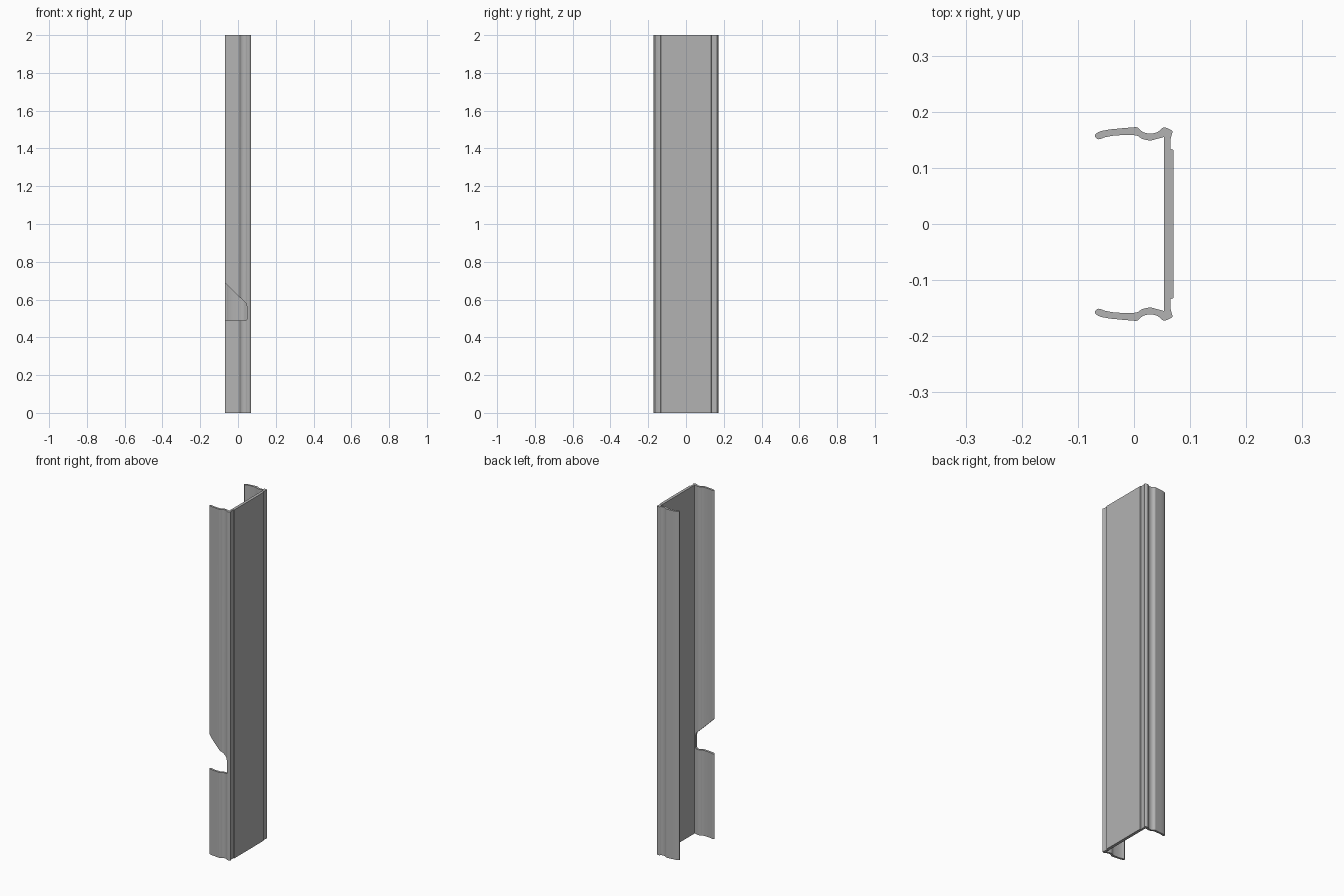
import bpy
import bmesh
import math
from mathutils import Vector

HEIGHT = 2.0
cube = bpy.data.objects.get("Cube")
if cube:
    bpy.data.objects.remove(cube, do_unlink=True)

steel = bpy.data.materials.new("grey metal")
steel.use_nodes = True
grey = (0.45, 0.45, 0.45, 1)
steel.diffuse_color = grey
steel.node_tree.nodes["Principled BSDF"].inputs["Base Color"].default_value = grey


def smooth_path(points, steps=4):
    """Catmull-Rom curve through the points."""
    pts = [Vector(p) for p in points]
    pts = [pts[0]] + pts + [pts[-1]]
    out = []
    for a, b, c, d in zip(pts, pts[1:], pts[2:], pts[3:]):
        for i in range(steps):
            t = i / steps
            out.append(0.5 * (2 * b + (c - a) * t + (2 * a - 5 * b + 4 * c - d) * t ** 2
                              + (3 * b - a - 3 * c + d) * t ** 3))
    return out + [pts[-1]]


def prism(name, outline, direction):
    """Extrude a closed outline of 3D points into a solid."""
    bm = bmesh.new()
    face = bm.faces.new([bm.verts.new(p) for p in outline])
    ext = bmesh.ops.extrude_face_region(bm, geom=[face])
    moved = [v for v in ext["geom"] if isinstance(v, bmesh.types.BMVert)]
    bmesh.ops.translate(bm, verts=moved, vec=direction)
    bmesh.ops.recalc_face_normals(bm, faces=bm.faces)
    mesh = bpy.data.meshes.new(name)
    bm.to_mesh(mesh)
    bm.free()
    mesh.materials.append(steel)
    obj = bpy.data.objects.new(name, mesh)
    bpy.context.collection.objects.link(obj)
    return obj


# Half cross-section: stepped web edge, then the wavy flange out to its lip and back
web_edge = [Vector(p) for p in [(0.07, 0.132), (0.065, 0.134)]]
flange = smooth_path([
    (0.065, 0.150), (0.067, 0.159), (0.068, 0.166), (0.053, 0.172), (0.042, 0.164),
    (0.029, 0.161), (0.016, 0.164), (0.006, 0.172), (-0.004, 0.172), (-0.028, 0.170),
    (-0.046, 0.168), (-0.063, 0.164), (-0.070, 0.157), (-0.063, 0.151), (-0.050, 0.155),
    (-0.030, 0.158), (0.003, 0.158), (0.014, 0.152), (0.029, 0.149), (0.042, 0.152),
    (0.0535, 0.155)])
half = web_edge + flange
profile = half + [Vector((p.x, -p.y)) for p in reversed(half)]
channel = prism("channel_rail", [(p.x, p.y, 0) for p in profile], (0, 0, HEIGHT))

# Slanted notch through the front flange
notch = [(-0.1, 0.49), (0.042, 0.49), (0.047, 0.495), (0.047, 0.565),
         (0.042, 0.58), (-0.07, 0.69), (-0.1, 0.72)]
cutter = prism("notch_cutter", [(x, -0.25, z) for x, z in notch], (0, 0.15, 0))
cutter.hide_render = True

cut = channel.modifiers.new("notch", "BOOLEAN")
cut.operation = "DIFFERENCE"
cut.solver = "EXACT"
cut.object = cutter
bpy.ops.object.select_all(action="DESELECT")
bpy.context.view_layer.objects.active = channel
channel.select_set(True)
bpy.ops.object.modifier_apply(modifier=cut.name)
bpy.data.objects.remove(cutter, do_unlink=True)
bpy.ops.object.shade_smooth_by_angle(angle=math.radians(30))
